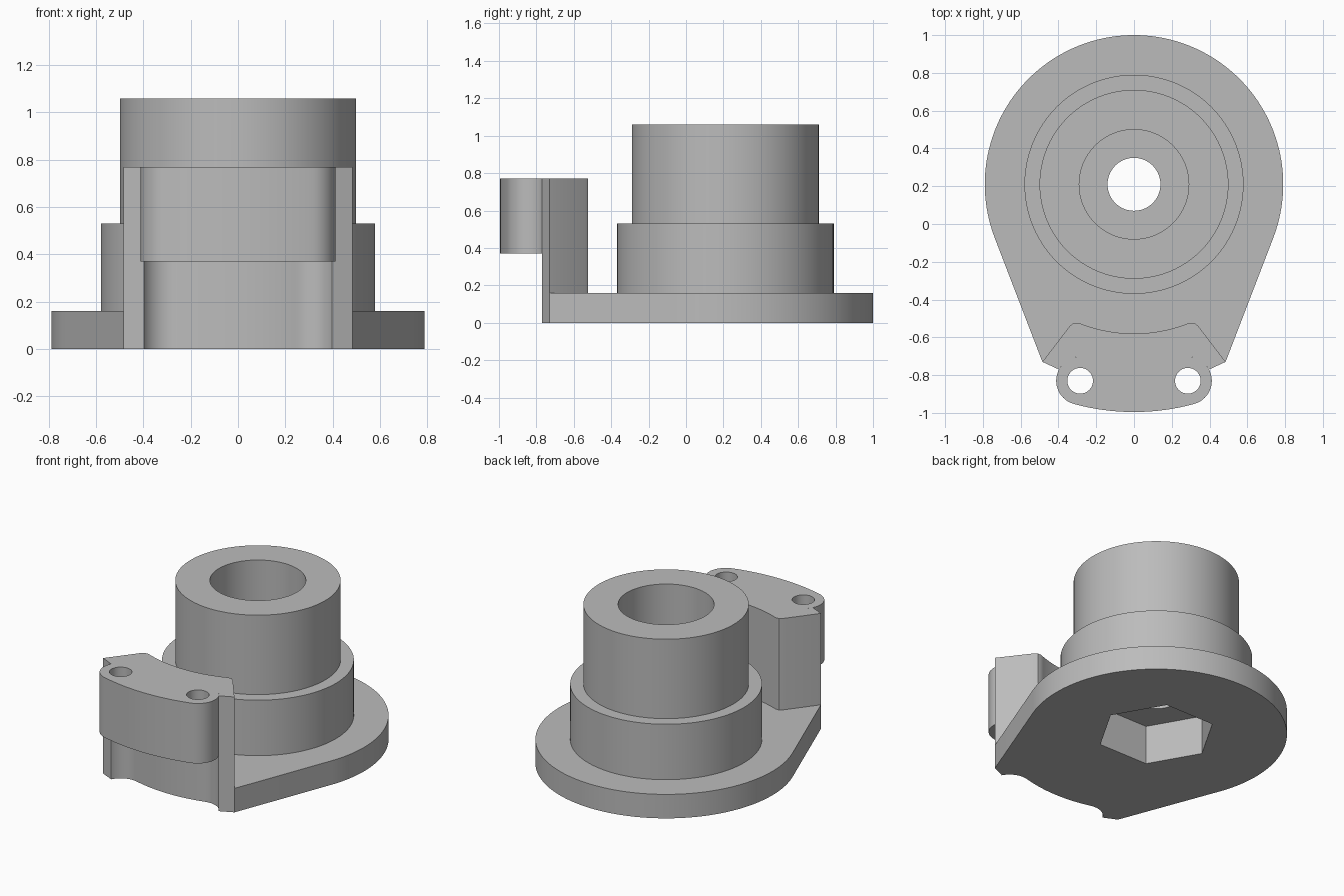
import bpy, bmesh, math

cube = bpy.data.objects.get("Cube")
if cube:
    bpy.data.objects.remove(cube, do_unlink=True)

AXIS = (0, 0.21)          # centre of the hub in plan
EAR = (0.285, -0.83)      # centre of a clamp hole
CAP = 0.127               # radius of the rounded clamp ends
BAND = math.hypot(EAR[0] - AXIS[0], EAR[1] - AXIS[1])
SWING = math.degrees(math.atan2(EAR[0], AXIS[1] - EAR[1]))

grey = bpy.data.materials.new("plain grey")
grey.use_nodes = True
COLOUR = (0.5, 0.5, 0.5, 1)
grey.diffuse_color = COLOUR
grey.node_tree.nodes["Principled BSDF"].inputs["Base Color"].default_value = COLOUR


def arc(centre, r, start, end, steps):
    """Points along an arc, angles in degrees."""
    turns = [math.radians(start + (end - start) * i / steps) for i in range(steps + 1)]
    return [(centre[0] + r * math.cos(t), centre[1] + r * math.sin(t)) for t in turns]


def mirrored(half):
    """Close a right-hand half outline across x = 0."""
    return half + [(-x, y) for x, y in reversed(half) if abs(x) > 1e-5]


def finish(bm, name):
    bmesh.ops.recalc_face_normals(bm, faces=bm.faces)
    mesh = bpy.data.meshes.new(name)
    bm.to_mesh(mesh)
    bm.free()
    mesh.materials.append(grey)
    obj = bpy.data.objects.new(name, mesh)
    bpy.context.collection.objects.link(obj)
    return obj


def extrude(name, outline, z0, z1):
    bm = bmesh.new()
    face = bm.faces.new([bm.verts.new((x, y, z0)) for x, y in outline])
    top = bmesh.ops.extrude_face_region(bm, geom=[face])["geom"]
    bmesh.ops.translate(bm, vec=(0, 0, z1 - z0),
                        verts=[v for v in top if isinstance(v, bmesh.types.BMVert)])
    return finish(bm, name)


def lathe(name, profile, steps=96):
    """Revolve a closed radius/height profile about the hub axis."""
    bm = bmesh.new()
    rings = []
    for i in range(steps):
        t = 2 * math.pi * i / steps
        rings.append([bm.verts.new((AXIS[0] + r * math.cos(t), AXIS[1] + r * math.sin(t), z))
                      for r, z in profile])
    for i in range(steps):
        a, b = rings[i], rings[(i + 1) % steps]
        for j in range(len(profile)):
            k = (j + 1) % len(profile)
            bm.faces.new((a[j], b[j], b[k], a[k]))
    return finish(bm, name)


def cut(obj, cutter):
    mod = obj.modifiers.new("cut", "BOOLEAN")
    mod.operation = "DIFFERENCE"
    mod.solver = "EXACT"
    mod.object = cutter
    bpy.context.view_layer.objects.active = obj
    bpy.ops.object.modifier_apply(modifier=mod.name)


# Front edge shared by base and post: corner, scooped notch, shallow bow
corner = (0.485, -0.73)
front = [corner] + arc(EAR, CAP, 28, 90 + SWING, 12) \
    + arc(AXIS, BAND - CAP, SWING - 90, -90, 12)[1:]

# Teardrop base plate
base = extrude("base_plate", mirrored(arc(AXIS, 0.79, 90, -21, 48) + front), 0, 0.16)

# Stepped hub with bore and narrow through hole
hub = lathe("stepped_hub", [(0.14, 0.16), (0.58, 0.16), (0.58, 0.53), (0.5, 0.53),
                            (0.5, 1.06), (0.29, 1.06), (0.29, 0.53), (0.14, 0.53)])

# Upright post on the narrow end of the plate
back = arc(AXIS, 0.79, -90, -70, 12) + [(0.295, -0.523), (0.32, -0.524), (0.34, -0.54)]
post = extrude("post", mirrored(back + front), 0.16, 0.77)

# Curved clamp block with rounded ends
clamp = extrude("clamp_block", mirrored(
    arc(AXIS, BAND - CAP, -90, SWING - 90, 12)
    + arc(EAR, CAP, 90 + SWING, SWING - 90, 24)[1:]
    + arc(AXIS, BAND + CAP, SWING - 90, -90, 12)[1:]), 0.37, 0.77)

# Hexagonal pocket under the hub, and two clamp holes
cutters = [extrude("hex_cutter", arc(AXIS, 0.36, 0, 300, 5), -0.1, 0.26)]
cut(base, cutters[0])
cut(hub, cutters[0])
for side in (1, -1):
    hole = extrude("hole_cutter", arc((side * EAR[0], EAR[1]), 0.068, 0, 352.5, 47), 0.3, 0.9)
    cut(clamp, hole)
    cutters.append(hole)
for cutter in cutters:
    bpy.data.objects.remove(cutter, do_unlink=True)

# Smooth round walls, keep crisp edges
for obj in (base, hub, post, clamp):
    bpy.ops.object.select_all(action="DESELECT")
    obj.select_set(True)
    bpy.context.view_layer.objects.active = obj
    bpy.ops.object.shade_smooth_by_angle(angle=math.radians(30))
